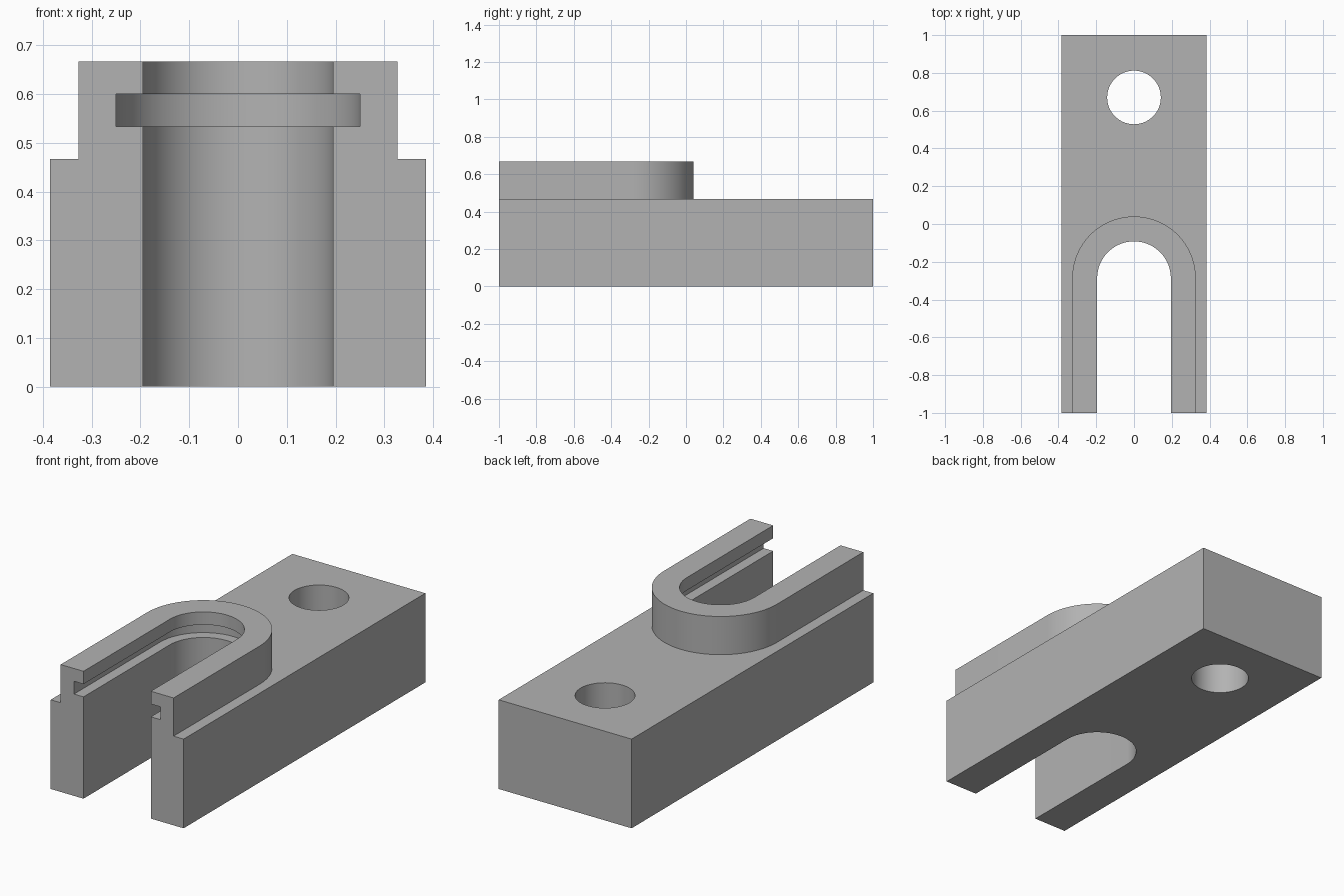
import bpy, bmesh, math

cube = bpy.data.objects.get("Cube")
if cube:
    bpy.data.objects.remove(cube, do_unlink=True)

ARC_Y = -0.287   # centre of the rounded slot end
FRONT = -1.0
BASE_TOP, RAIL_TOP = 0.467, 0.667

grey = bpy.data.materials.new("plain_grey")
grey.use_nodes = True
colour = (0.45, 0.45, 0.45, 1)
grey.diffuse_color = colour
grey.node_tree.nodes["Principled BSDF"].inputs["Base Color"].default_value = colour


def prism(name, outline, z0, z1):
    """Extrude a closed anticlockwise outline from z0 up to z1."""
    bm = bmesh.new()
    face = bm.faces.new([bm.verts.new((x, y, z0)) for x, y in outline])
    top = bmesh.ops.extrude_face_region(bm, geom=[face])["geom"]
    bmesh.ops.translate(bm, vec=(0, 0, z1 - z0),
                        verts=[v for v in top if isinstance(v, bmesh.types.BMVert)])
    bmesh.ops.recalc_face_normals(bm, faces=bm.faces)
    mesh = bpy.data.meshes.new(name)
    bm.to_mesh(mesh)
    bm.free()
    mesh.materials.append(grey)
    obj = bpy.data.objects.new(name, mesh)
    bpy.context.collection.objects.link(obj)
    return obj


def arc(radius, cy, sweep, steps):
    return [(radius * math.cos(sweep * i / steps), cy + radius * math.sin(sweep * i / steps))
            for i in range(steps + 1)]


def tongue(radius, front):
    """Straight-sided outline with a half-round back end."""
    return [(-radius, front), (radius, front)] + arc(radius, ARC_Y, math.pi, 48)


def combine(target, other, operation):
    mod = target.modifiers.new(other.name, 'BOOLEAN')
    mod.operation, mod.solver, mod.object = operation, 'EXACT', other
    other.hide_render = True
    bpy.context.view_layer.objects.active = target
    bpy.ops.object.modifier_apply(modifier=mod.name)
    bpy.data.objects.remove(other, do_unlink=True)


# Rectangular block with the raised rounded rail on top
body = prism("slotted_block", [(-0.385, FRONT), (0.385, FRONT), (0.385, 1), (-0.385, 1)],
             0, BASE_TOP)
combine(body, prism("raised_rail", tongue(0.327, FRONT), BASE_TOP - 0.1, RAIL_TOP), 'UNION')

# Open slot, undercut groove and round mounting hole
combine(body, prism("slot_cutter", tongue(0.195, FRONT - 0.1), -0.1, 0.8), 'DIFFERENCE')
combine(body, prism("groove_cutter", tongue(0.25, FRONT - 0.1), 0.533, 0.6), 'DIFFERENCE')
combine(body, prism("hole_cutter", arc(0.142, 0.67, math.tau, 64)[:-1], -0.1, 0.8), 'DIFFERENCE')

# Smooth curved walls, crisp edges
bpy.ops.object.select_all(action='DESELECT')
body.select_set(True)
bpy.context.view_layer.objects.active = body
bpy.ops.object.shade_smooth_by_angle(angle=math.radians(30))
